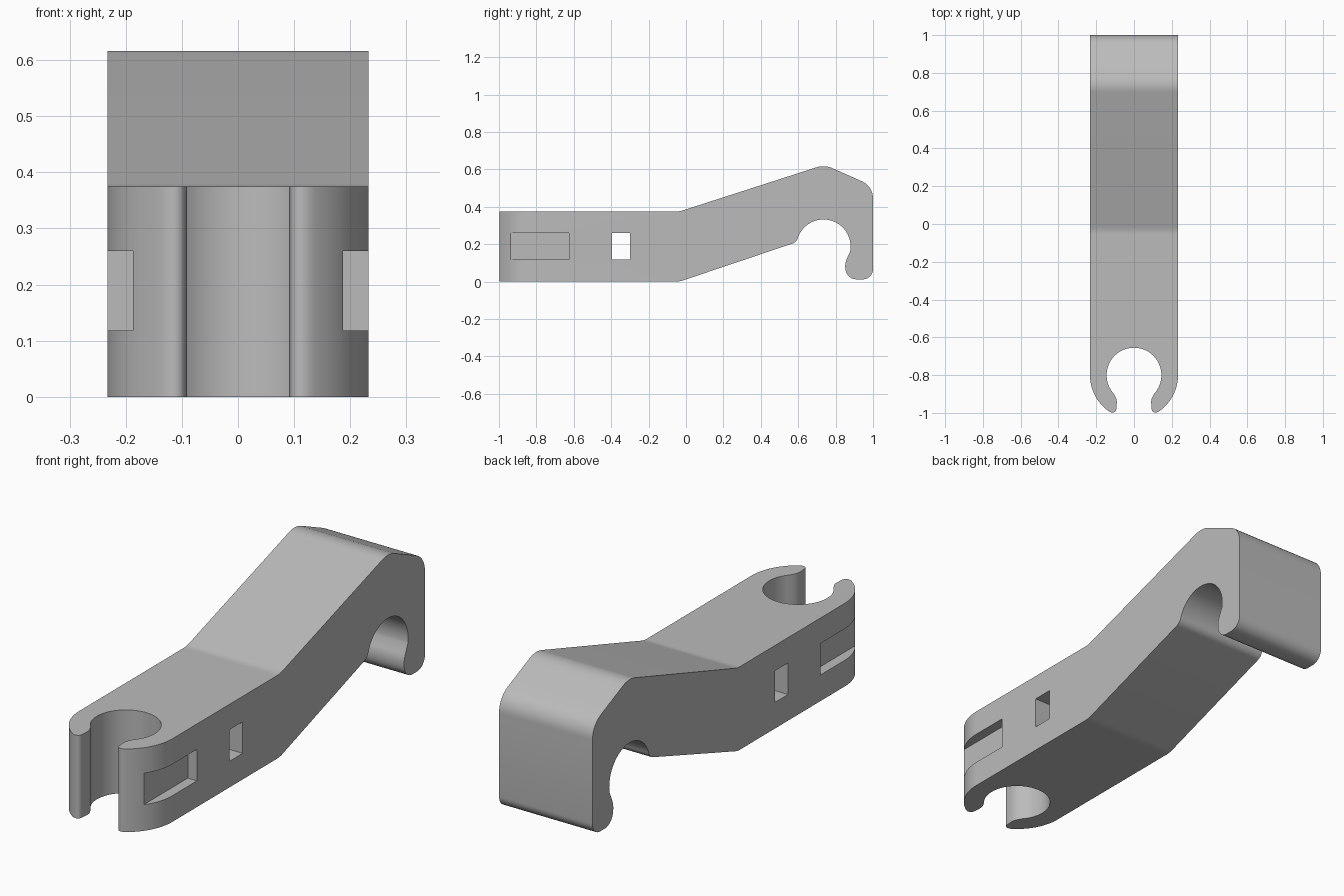
import bpy, bmesh
from math import cos, sin, tan, radians
from mathutils import Vector

if "Cube" in bpy.data.objects:
    bpy.data.objects.remove(bpy.data.objects["Cube"], do_unlink=True)

grey = bpy.data.materials.new("plain grey plastic")
grey.use_nodes = True
grey.diffuse_color = (0.5, 0.5, 0.5, 1)
grey.node_tree.nodes["Principled BSDF"].inputs["Base Color"].default_value = grey.diffuse_color

HALF_WIDTH, HEIGHT = 0.233, 0.375


def arc(cx, cy, r, start, end, steps=24):
    """Points along a circular arc, as unrounded corners."""
    angles = [radians(start + (end - start) * i / steps) for i in range(steps + 1)]
    return [(cx + r * cos(a), cy + r * sin(a), 0) for a in angles]


def rounded(corners, steps=8):
    """Turn (u, v, radius) corners into an outline with filleted corners."""
    out = []
    for i, (u, v, r) in enumerate(corners):
        p = Vector((u, v))
        if r == 0:
            out.append(p)
            continue
        a = Vector(corners[i - 1][:2]) - p
        b = Vector(corners[(i + 1) % len(corners)][:2]) - p
        turn = radians(180) - a.angle(b)
        reach = min(r * tan(turn / 2), a.length * 0.9, b.length * 0.9)
        radius = reach / tan(turn / 2)
        start, mid = p + a.normalized() * reach, (a.normalized() + b.normalized()).normalized()
        centre = p + mid * (radius / cos(turn / 2))
        u0, v0 = start - centre, -mid * radius
        for k in range(steps + 1):
            t = (k / steps - 0.5) * turn
            side = (u0 - v0 * cos(turn / 2)) / sin(turn / 2)
            out.append(centre + v0 * cos(t) - side * sin(t))
    return out


def prism(name, outline, place, depth):
    """Extrude a flat outline; place maps (u, v) to 3D."""
    bm = bmesh.new()
    face = bm.faces.new([bm.verts.new(place(*p)) for p in outline])
    new = bmesh.ops.extrude_face_region(bm, geom=[face])["geom"]
    bmesh.ops.translate(bm, vec=depth, verts=[g for g in new if isinstance(g, bmesh.types.BMVert)])
    bmesh.ops.recalc_face_normals(bm, faces=bm.faces)
    mesh = bpy.data.meshes.new(name)
    bm.to_mesh(mesh)
    bm.free()
    mesh.materials.append(grey)
    obj = bpy.data.objects.new(name, mesh)
    bpy.context.collection.objects.link(obj)
    return obj


def box(name, low, high):
    outline = [(low[0], low[1]), (high[0], low[1]), (high[0], high[1]), (low[0], high[1])]
    return prism(name, outline, lambda u, v: (u, v, low[2]), (0, 0, high[2] - low[2]))


def combine(target, cutter, operation):
    cutter.hide_render = True
    mod = target.modifiers.new(cutter.name, "BOOLEAN")
    mod.object, mod.operation, mod.solver = cutter, operation, "EXACT"
    bpy.context.view_layer.objects.active = target
    bpy.ops.object.modifier_apply(modifier=mod.name)
    bpy.data.objects.remove(cutter, do_unlink=True)


# Cranked arm with the downward hook, as a side profile
side = [(-1.1, 0, 0), (-0.035, 0, 0.12), (0.592, 0.211, 0.06)]
side += arc(0.735, 0.187, 0.145, 160, -10, 36)
side += [(0.85, 0.1, 0.1), (0.855, 0.012, 0.06), (1, 0.012, 0.055), (1, 0.51, 0.1),
         (0.741, 0.625, 0.12), (-0.035, HEIGHT, 0.12), (-1.1, HEIGHT, 0)]
arm = prism("hooked_clip_arm", rounded(side), lambda u, v: (-HALF_WIDTH, u, v),
            (2 * HALF_WIDTH, 0, 0))

# Plan outline with the open snap ring at the front
half = [(HALF_WIDTH + 0.05, 1.1, 0), (HALF_WIDTH + 0.05, -0.8, 0)]
half += arc(0, -0.8, HALF_WIDTH, 0, -57, 20)
half += [(0.095, -1.004, 0.02), (0.09, -0.93, 0.06)]
half += arc(0, -0.8, 0.145, -42, 90, 30)
half = rounded(half)
plan = half + [Vector((-p.x, p.y)) for p in reversed(half[:-1])]
combine(arm, prism("plan_outline", plan, lambda u, v: (u, v, -0.1), (0, 0, 1)), "INTERSECT")

# Side recesses beside the ring and the strap hole through the arm
SLOT_LOW, SLOT_HIGH = 0.118, 0.26
for s in (-1, 1):
    x0, x1 = sorted((s * 0.187, s * 0.4))
    combine(arm, box("side_recess", (x0, -1.1, SLOT_LOW), (x1, -0.625, SLOT_HIGH)), "DIFFERENCE")
combine(arm, box("strap_hole", (-0.4, -0.395, SLOT_LOW), (0.4, -0.3, SLOT_HIGH)), "DIFFERENCE")

# Smooth curves, crisp edges
bpy.ops.object.select_all(action="DESELECT")
arm.select_set(True)
bpy.context.view_layer.objects.active = arm
bpy.ops.object.shade_smooth_by_angle(angle=radians(30))
